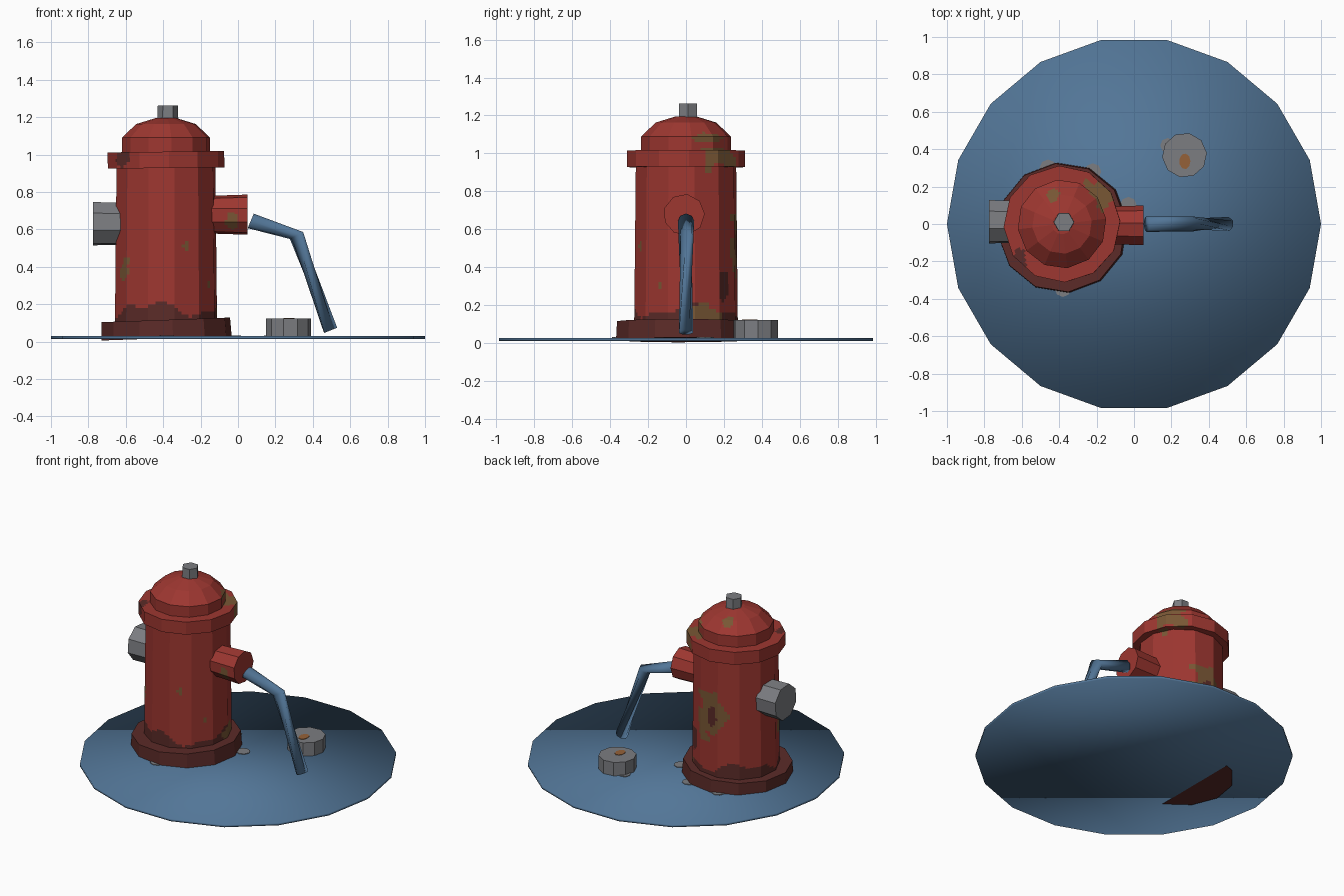
import bpy, bmesh, math
from mathutils import Vector, Matrix, noise

if "Cube" in bpy.data.objects:
    bpy.data.objects.remove(bpy.data.objects["Cube"])

def material(name, rgb):
    m = bpy.data.materials.new(name)
    m.diffuse_color = (*rgb, 1)
    m.use_nodes = True
    m.node_tree.nodes["Principled BSDF"].inputs["Base Color"].default_value = m.diffuse_color
    return m

RED = material("red_paint", (0.34, 0.038, 0.030))
DARK = material("dark_maroon", (0.105, 0.024, 0.021))
RUST = material("brown_rust", (0.19, 0.095, 0.035))
METAL = material("grey_metal", (0.20, 0.205, 0.22))
WATER = material("blue_water", (0.085, 0.18, 0.31))
ORANGE = material("orange_rust", (0.30, 0.12, 0.04))
CX = -0.385

def finish(name, bm, mats, smooth=False):
    bmesh.ops.recalc_face_normals(bm, faces=bm.faces)
    me = bpy.data.meshes.new(name)
    bm.to_mesh(me)
    bm.free()
    for m in mats:
        me.materials.append(m)
    for p in me.polygons:
        p.use_smooth = smooth
    ob = bpy.data.objects.new(name, me)
    bpy.context.collection.objects.link(ob)
    return ob

def turned(name, profile, sides, matrix, mats, phase=0, sub=1, step=9, rule=None, smooth=False):
    """Revolve (radius, height) points into a faceted solid; sub/step refine flat facets for colouring."""
    prof = [profile[0]]
    for a, b in zip(profile, profile[1:]):
        n = max(1, math.ceil(math.dist(a, b) / step))
        prof += [(a[0] + (b[0]-a[0])*i/n, a[1] + (b[1]-a[1])*i/n) for i in range(1, n+1)]
    unit = []
    for i in range(sides):
        a, b = [Vector((math.cos(t), math.sin(t))) for t in
                (phase + math.tau*i/sides, phase + math.tau*(i+1)/sides)]
        unit += [a.lerp(b, k/sub) for k in range(sub)]
    bm = bmesh.new()
    rings = [[bm.verts.new(matrix @ Vector((u.x*r, u.y*r, z))) for u in unit] for r, z in prof]
    for lo, hi in zip(rings, rings[1:]):
        for i in range(len(unit)):
            j = (i+1) % len(unit)
            bm.faces.new((lo[i], lo[j], hi[j], hi[i]))
    bm.faces.new(rings[0][::-1])
    bm.faces.new(rings[-1])
    if rule:
        for f in bm.faces:
            f.material_index = rule(f.calc_center_median())
    return finish(name, bm, mats, smooth)

# Worn paint patches: x, y, z, half width, half height, material slot
PATCHES = [
    (-0.385, 0.26, 0.52, 0.04, 0.06, 1), (-0.37, 0.27, 0.53, 0.11, 0.16, 2),
    (-0.60, -0.15, 0.43, 0.035, 0.03, 2), (-0.615, -0.14, 0.37, 0.04, 0.05, 2),
    (-0.275, -0.25, 0.505, 0.03, 0.028, 2), (-0.155, -0.14, 0.30, 0.025, 0.022, 2),
    (-0.03, -0.10, 0.645, 0.035, 0.035, 2), (-0.16, 0.18, 0.98, 0.10, 0.06, 2),
    (-0.20, 0.10, 1.085, 0.10, 0.02, 2), (-0.13, 0.10, 0.15, 0.09, 0.05, 2),
    (-0.20, 0.22, 0.33, 0.05, 0.09, 1), (-0.61, -0.18, 0.99, 0.05, 0.05, 1),
    (-0.42, 0.14, 1.14, 0.05, 0.03, 2)]

def worn(p):
    wob = 1 + 0.7 * noise.noise(p * 14)
    for x, y, z, w, h, slot in PATCHES:
        if math.hypot((p.x-x)/w, (p.y-y)/w, (p.z-z)/h) < wob:
            return slot
    az = math.atan2(p.y, p.x - CX)
    return 1 if p.z < 0.175 + 0.03*math.sin(3*az+1) + 0.018*math.sin(7*az) else 0

PAINT = [RED, DARK, RUST]
T = Matrix.Translation
axis = T((CX, 0, 0))
tilt = lambda ang, z: T((CX, 0, z)) @ Matrix.Rotation(ang, 4, 'Y')
fine = dict(sub=7, step=0.018, rule=worn)

# Puddle
turned("puddle", [(1, 0.013), (1, 0.029)], 18, Matrix.Identity(4), [WATER], smooth=True)

# Hydrant body parts
turned("base_flange", [(0.35, 0), (0.345, 0.098)], 12,
       T((0.003, -0.02, 0)) @ tilt(-0.036, 0.018), [DARK], phase=0.1)
turned("barrel", [(0.277, 0.09), (0.268, 0.95)], 12, axis, PAINT, phase=0.17, **fine)
turned("collar", [(0.25, -0.045), (0.312, -0.045), (0.312, 0.042), (0.21, 0.042)], 12,
       tilt(-0.012, 0.973), PAINT, phase=0.05, **fine)
turned("bonnet", [(0.238, 1.0), (0.238, 1.09), (0.16, 1.163), (0.055, 1.195)], 12,
       axis, PAINT, phase=0.12, **fine)
turned("top_nut", [(0.056, 1.18), (0.054, 1.262)], 6, T((-0.375, 0.01, 0)), [METAL])

# Outlets on each side
side = lambda x, y, z: T((x, y, z)) @ Matrix.Rotation(math.pi/2, 4, 'Y')
turned("outlet_nozzle", [(0.102, -0.02), (0.109, 0.19)], 9, side(-0.14, -0.01, 0.678), PAINT,
       phase=0.2, **fine)
turned("side_cap", [(0.121, 0), (0.118, 0.15)], 8, side(-0.776, 0.012, 0.63), [METAL], phase=0.3)

# Loose cap with a rust spot
turned("loose_cap", [(0.12, 0.025), (0.12, 0.122)], 10, T((0.27, 0.368, 0)), [METAL], phase=0.1)
turned("cap_rust_spot", [(1, 0.12), (1, 0.125)], 9,
       T((0.272, 0.335, 0)) @ Matrix.Diagonal((0.03, 0.042, 1, 1)), [ORANGE])

# Pale splashes around the foot and loose cap
for i, (x, y, r) in enumerate([(-0.46, 0.30, 0.045), (-0.22, 0.28, 0.045), (-0.03, 0.10, 0.045),
                               (-0.38, -0.345, 0.045), (0.18, 0.42, 0.04)]):
    turned(f"splash_{i}", [(r, 0.028), (r, 0.033)], 8, T((x, y, 0)), [METAL])

# Water stream: three rings, the last one twisted
bm = bmesh.new()
rings = []
for pos, direction, r, twist in [((0.068, 0, 0.645), (1, 0, -0.42), 0.042, 0),
                                 ((0.313, 0, 0.567), (0.52, 0, -1), 0.040, 0),
                                 ((0.495, 0, 0.060), (0.40, 0, -1), 0.040, 1.9)]:
    d = Vector(direction).normalized()
    u = Vector((0, 1, 0))
    v = d.cross(u)
    rings.append([bm.verts.new(Vector(pos) + r*(u*math.cos(t) + v*math.sin(t)))
                  for t in (twist + math.tau*i/8 for i in range(8))])
for lo, hi in zip(rings, rings[1:]):
    for i in range(8):
        bm.faces.new((lo[i], lo[(i+1) % 8], hi[(i+1) % 8], hi[i]))
bm.faces.new(rings[0])
bm.faces.new(rings[-1])
finish("water_stream", bm, [WATER], smooth=True)
